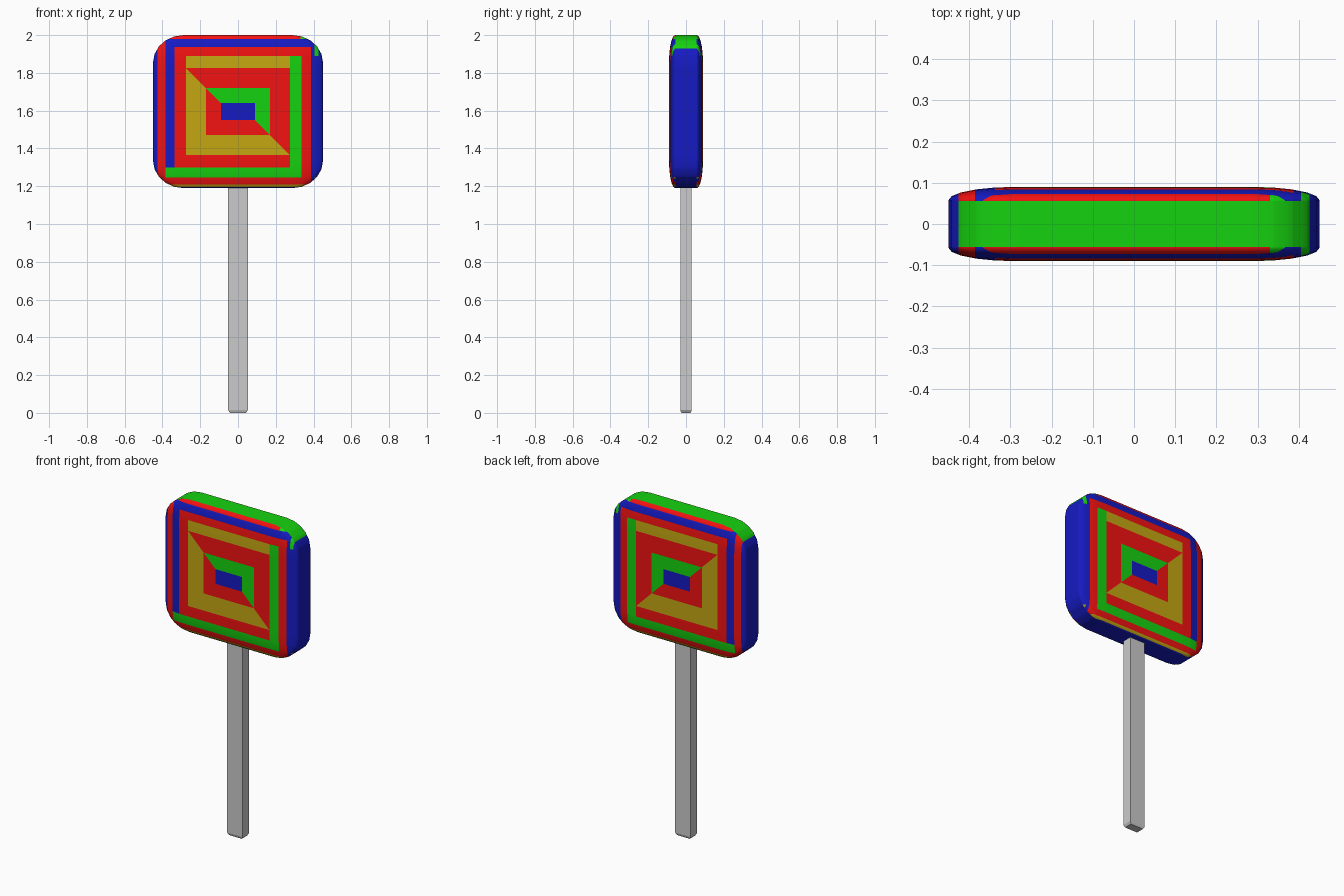
import bpy, bmesh
from mathutils import Vector

if "Cube" in bpy.data.objects:
    bpy.data.objects.remove(bpy.data.objects["Cube"])

COLOURS = {"blue": (0.008, 0.011, 0.55, 1), "red": (0.9, 0.006, 0.006, 1),
           "green": (0.008, 0.65, 0.005, 1), "yellow": (0.56, 0.39, 0.006, 1)}
NAMES = list(COLOURS)
RIM = 0.056  # half width of the plain outer rim

# Swirl painted as stacked rectangles: colour, x0, x1, z0, z1
BANDS = [("green", -.425, .425, 1.89, 2.01),
         ("yellow", -.425, .425, 1.195, 1.25), ("red", -.425, .33, 1.21, 2.01),
         ("blue", -.385, .405, 1.21, 1.98), ("red", -.385, .387, 1.21, 1.937),
         ("blue", -.385, -.337, 1.30, 1.937), ("green", -.385, .337, 1.245, 1.30),
         ("green", .275, .337, 1.30, 1.89), ("red", -.337, .275, 1.30, 1.937),
         ("yellow", -.275, .275, 1.825, 1.89)]
# Mitred rings: upper-right colour, lower-left colour, x0, x1, z0, z1
RINGS = [("red", "yellow", -.275, .275, 1.365, 1.825),
         ("green", "red", -.17, .17, 1.47, 1.72),
         ("blue", "blue", -.09, .09, 1.55, 1.64)]


def colour_at(x, y, z):
    col = "blue"
    if abs(y) < RIM:  # rim: green over the top, blue elsewhere
        if abs(x) < .425 and z > 1.6:
            col = "green"
        return NAMES.index(col)
    for c, x0, x1, z0, z1 in BANDS:
        if x0 < x < x1 and z0 < z < z1:
            col = c
    for upper, lower, x0, x1, z0, z1 in RINGS:
        if x0 < x < x1 and z0 < z < z1:
            col = upper if min(x1 - x, z1 - z) < min(x - x0, z - z0) else lower
    return NAMES.index(col)


def rounded_box(size, centre, width, segments, pick=lambda e: True):
    """Unit cube bevelled before it is stretched to size."""
    bm = bmesh.new()
    bmesh.ops.create_cube(bm, size=1)
    bmesh.ops.bevel(bm, geom=[e for e in bm.edges if pick(e)], offset=width,
                    segments=segments, profile=0.5, affect='EDGES')
    bmesh.ops.scale(bm, vec=size, verts=bm.verts)
    bmesh.ops.translate(bm, vec=centre, verts=bm.verts)
    return bm


def cut(bm, point, normal):
    bmesh.ops.bisect_plane(bm, geom=bm.verts[:] + bm.edges[:] + bm.faces[:], dist=1e-5,
                           plane_co=point, plane_no=Vector(normal).normalized())


def finish(bm, name):
    me = bpy.data.meshes.new(name)
    bm.to_mesh(me)
    bm.free()
    ob = bpy.data.objects.new(name, me)
    bpy.context.collection.objects.link(ob)
    return ob


# Candy head, sliced along the colour borders
bm = rounded_box((0.9, 0.18, 0.81), (0, 0, 1.595), 0.18, 5)
rects = [r[-4:] for r in BANDS + RINGS]
for x in {v for r in rects for v in r[:2]}:
    cut(bm, (x, 0, 0), (1, 0, 0))
for z in {v for r in rects for v in r[2:]}:
    cut(bm, (0, 0, z), (0, 0, 1))
for y in (-RIM, RIM):
    cut(bm, (0, y, 0), (0, 1, 0))
for total in (1.55, 1.64):
    cut(bm, (0, 0, total), (1, 0, 1))
for f in bm.faces:
    f.material_index = colour_at(*f.calc_center_median())
candy = finish(bm, "candy_head")
for n in NAMES:
    mat = bpy.data.materials.new(n + "_candy")
    mat.diffuse_color = COLOURS[n]
    mat.use_nodes = True
    mat.node_tree.nodes["Principled BSDF"].inputs["Base Color"].default_value = mat.diffuse_color
    candy.data.materials.append(mat)
bpy.context.view_layer.objects.active = candy
candy.select_set(True)
bpy.ops.object.shade_smooth_by_angle(angle=1.1)

# Stick with a slightly chamfered foot
bm = rounded_box((0.104, 0.06, 1.22), (0, 0, 0.61), 0.012, 1,
                 lambda e: all(v.co.z < 0 for v in e.verts))
for v in bm.verts:
    if v.co.z < 0.005:
        v.co.x *= 0.85
        v.co.y *= 0.85
finish(bm, "stick")
